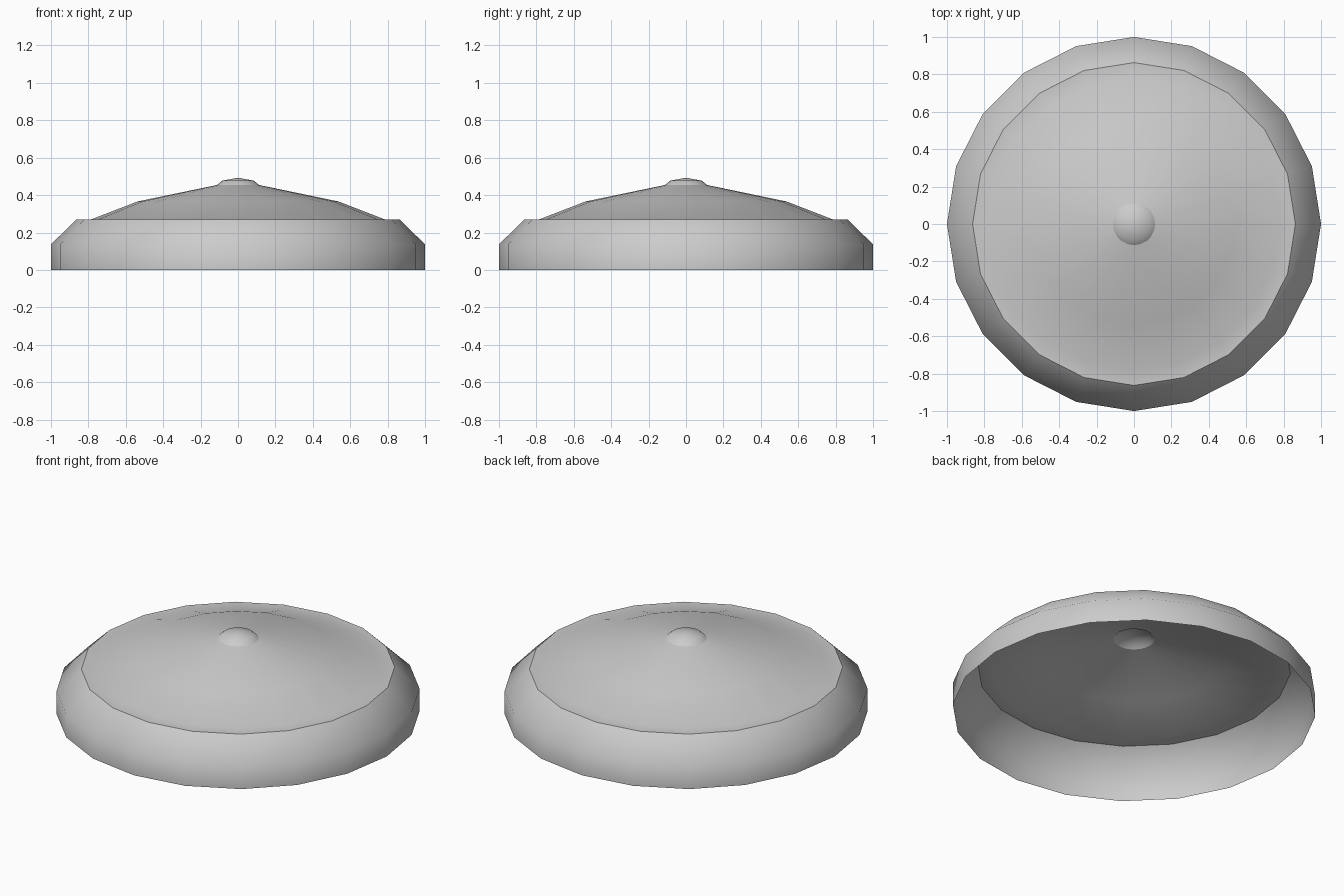
import bpy, bmesh, math

if "Cube" in bpy.data.objects:
    bpy.data.objects.remove(bpy.data.objects["Cube"])

SIDES = 20


def revolve(name, profile):
    """Revolve an (r, z) profile, listed from outside/bottom to inside/top."""
    bm = bmesh.new()
    rings = []
    for r, z in profile:
        if r == 0:
            rings.append([bm.verts.new((0, 0, z))] * SIDES)
        else:
            rings.append([bm.verts.new((r * math.cos(math.tau * i / SIDES),
                                        r * math.sin(math.tau * i / SIDES), z))
                          for i in range(SIDES)])
    for low, high in zip(rings, rings[1:]):
        for i in range(SIDES):
            j = (i + 1) % SIDES
            corners = [low[i], low[j], high[j], high[i]]
            bm.faces.new(list(dict.fromkeys(corners)))
    mesh = bpy.data.meshes.new(name)
    bm.to_mesh(mesh)
    bm.free()
    obj = bpy.data.objects.new(name, mesh)
    bpy.context.collection.objects.link(obj)
    bpy.ops.object.select_all(action='DESELECT')
    bpy.context.view_layer.objects.active = obj
    obj.select_set(True)
    bpy.ops.object.shade_smooth_by_angle(angle=math.radians(60))
    return obj


# Open-bottomed outer rim with chamfered shoulder
revolve("outer_rim", [(1.0, 0), (1.0, 0.137), (0.863, 0.27)])

# Shallow domed cover with a narrow flat ledge
revolve("domed_cover", [(0.863, 0.27), (0.785, 0.27), (0.537, 0.366), (0.113, 0.454)])

# Small centre button
revolve("centre_button", [(0.113, 0.454), (0.085, 0.477), (0, 0.493)])
